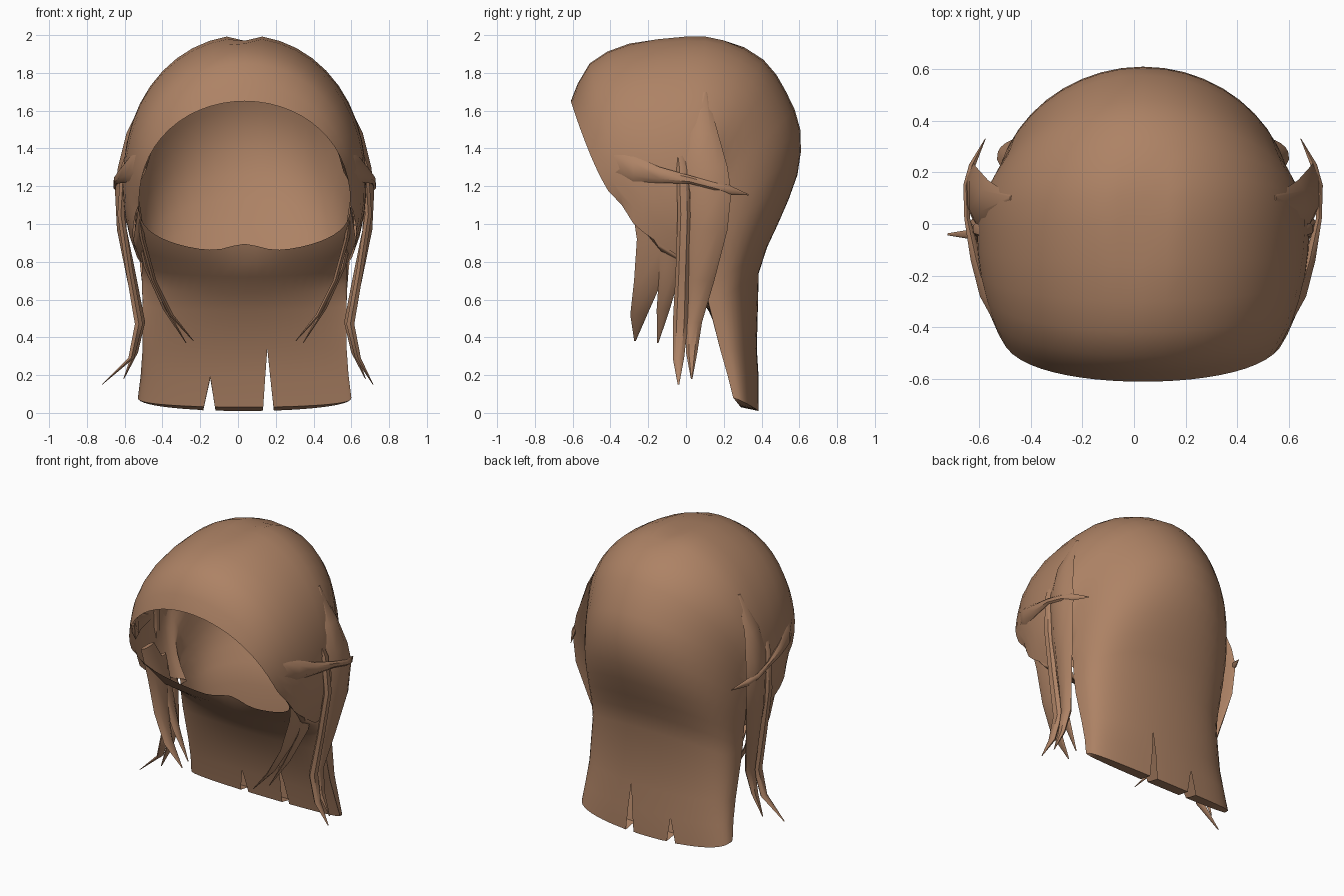
import bpy, bmesh, math

if "Cube" in bpy.data.objects:
    bpy.data.objects.remove(bpy.data.objects["Cube"])

CX = 0.035  # symmetry plane of the hair
N = 28      # columns across the head
hair = bpy.data.materials.new("chestnut_brown")
hair.diffuse_color = (0.42, 0.225, 0.13, 1)
hair.use_nodes = True
hair.node_tree.nodes["Principled BSDF"].inputs["Base Color"].default_value = hair.diffuse_color


def add_object(name, bm):
    me = bpy.data.meshes.new(name)
    bm.to_mesh(me)
    bm.free()
    me.materials.append(hair)
    ob = bpy.data.objects.new(name, me)
    bpy.context.collection.objects.link(ob)
    bpy.ops.object.select_all(action='DESELECT')
    ob.select_set(True)
    bpy.context.view_layer.objects.active = ob
    bpy.ops.object.shade_smooth_by_angle(angle=math.radians(45))
    return ob


def skin(bm, rows, flip=False):
    """Quad grid through rows of points."""
    vs = [[bm.verts.new(p) for p in r] for r in rows]
    for a, b in zip(vs, vs[1:]):
        for j in range(len(a) - 1):
            f = [a[j], a[j + 1], b[j + 1], b[j]]
            bm.faces.new(f[::-1] if flip else f)
    return vs


def cut_notches(bm, grid, first_rows):
    """Open two wedge notches in the lower edge."""
    for (col, half), top in zip(((N // 2 + 2, .03), (N // 2 - 3, .035)), first_rows):
        line = [grid[i][col] for i in range(top, len(grid))]
        edges = [bm.edges.get((a, b)) for a, b in zip(line, line[1:])]
        ztop, spots = line[0].co.z, [v.co.copy() for v in line[1:]]
        bmesh.ops.split_edges(bm, edges=edges)
        for v in bm.verts:
            if any((v.co - s).length < 1e-5 for s in spots):
                mid = sum(f.calc_center_median().x for f in v.link_faces) / len(v.link_faces)
                v.co.x += math.copysign(half * (1 - v.co.z / ztop), mid - v.co.x)


# Hair shell: hoops from the forehead rim, over the crown, down the back
# half width, centre y z, middle y z, end angle, y fullness
HOOPS = [
    (.56, -.34, 1.10, -.61, 1.65, 90, .6),
    (.60, -.28, 1.15, -.51, 1.85, 102, .65),
    (.635, -.17, 1.2, -.30, 1.955, 112, .8),
    (.645, -.03, 1.2, .00, 2.0, 118, 1),
    (.635, .06, 1.2, .20, 1.98, 121, 1),
    (.61, .09, 1.17, .41, 1.87, 123, 1.1),
    (.585, .10, 1.1, .53, 1.70, 122, 1.1),
    (.575, .105, 1.0, .605, 1.5, 118, 1.1),
    (.565, .11, .88, .59, 1.26, 110, 1),
    (.55, .11, .75, .487, 1.0, 98, .85),
    (.54, .12, .58, .385, .74, 90, .75),
    (.54, .18, .34, .375, .34, 90, .7),
    (.55, .22, .20, .385, .18, 90, .7),
    (.565, .25, .08, .385, .01, 90, .7),
]


def hoop_row(h):
    w, cy, cz, my, mz, end, py = h
    row = []
    for j in range(N + 1):
        a = math.radians(end) * (2 * j / N - 1)
        c = math.cos(a)
        k = max(c, 0)
        row.append([CX + w * math.sin(a), cy + (my - cy) * k ** py,
                    cz + (mz - cz) * (k ** .9 if c > 0 else c)])
    return row


# Smooth in-between hoops on the head part
fine = []
for i, h in enumerate(HOOPS):
    fine.append(h)
    if i < 10:
        p, q, r = HOOPS[max(i - 1, 0)], HOOPS[i + 1], HOOPS[i + 2]
        fine.append(tuple((9 * b + 9 * c - a - d) / 16 for a, b, c, d in zip(p, h, q, r)))
shell = [hoop_row(h) for h in fine]
for i, d in ((5, .015), (6, .03), (7, .03), (8, .015)):  # small parting crease
    shell[i][N // 2][2] -= d
bm = bmesh.new()
grid = skin(bm, shell)
cut_notches(bm, grid, (21, 22))
add_object("hair_shell", bm)

# Front of the neck hair: from a free upper edge inside the face opening to the tips
# (hoop whose ends it meets, middle y, middle z)
NECK = [(0, -.13, .85), (2, -.09, .79), (4, -.02, .72), (9, .06, .63),
        (10, .12, .54), (11, .21, .34), (12, .255, .19), (13, .29, .03)]
rows = []
for n, (i, my, mz) in enumerate(NECK):
    x0, y0, z0 = shell[2 * i if i <= 10 else i + 10][-1]
    row = []
    for j in range(N + 1):
        a = math.pi / 2 * (2 * j / N - 1)
        c = max(math.cos(a), 0) ** .75
        bump = .045 * math.exp(-(math.sin(a) / .2) ** 2) if n == 0 else 0
        row.append((CX + (x0 - CX) * math.sin(a), y0 + (my - y0) * c, z0 + (mz - z0) * c + bump))
    rows.append(row)
rows.append(shell[-1])
bm = bmesh.new()
grid = skin(bm, rows, flip=True)
cut_notches(bm, grid, (5, 6))
add_object("neck_hair_front", bm)


# Tapered locks: (offset from centre plane, y, z, half width) along a path
def lock(name, path, side, thick, axis):
    bm = bmesh.new()
    rows = []
    for x, y, z, w in path:
        row = []
        for k in range(7):
            a = math.tau * k / 6
            u, t = w * math.cos(a), min(thick, w * .6) * math.sin(a)
            row.append((CX + side * (x + t), y + u * (axis == 'y'), z + u * (axis == 'z')))
        rows.append(row)
    vs = skin(bm, rows)
    bm.faces.new(vs[0][:6])
    bm.faces.new(vs[-1][:6])
    bmesh.ops.remove_doubles(bm, verts=bm.verts, dist=.0005)
    bmesh.ops.recalc_face_normals(bm, faces=bm.faces)
    add_object(name, bm)


LOCKS = {
    "ear_lock": ('y', .03, [(.51, .10, 1.7, .01), (.60, .09, 1.48, .08), (.645, .11, 1.3, .11),
                            (.66, .13, 1.17, .11), (.65, .12, .97, .1), (.595, .08, .7, .07),
                            (.55, .04, .48, .045), (.58, .03, .32, .03), (.64, .03, .18, .004)]),
    "temple_lock": ('y', .025, [(.57, -.06, 1.53, .005), (.64, -.02, 1.3, .03), (.655, -.01, 1.05, .035),
                                (.61, -.02, .75, .035), (.56, -.03, .47, .04), (.6, -.04, .29, .03),
                                (.68, -.04, .15, .004)]),
    "cheek_lock": ('y', .015, [(.57, -.22, 1.12, .07), (.54, -.15, .92, .11), (.48, -.2, .7, .075),
                               (.39, -.25, .52, .045), (.27, -.27, .38, .004)]),
    "inner_lock": ('y', .015, [(.57, -.08, 1.0, .06), (.52, -.08, .77, .06),
                               (.42, -.12, .55, .035), (.31, -.15, .37, .004)]),
    "swept_back_lock": ('z', .03, [(.495, -.47, 1.40, .01), (.55, -.38, 1.32, .09), (.605, -.28, 1.29, .07),
                                   (.645, -.14, 1.26, .042), (.68, .02, 1.235, .022),
                                   (.685, .15, 1.2, .02), (.66, .23, 1.18, .025), (.61, .33, 1.155, .003)]),
}
for label, (axis, thick, path) in LOCKS.items():
    for side, word in ((-1, "left"), (1, "right")):
        pts = list(path)
        if label == "temple_lock" and side < 0:  # left tip flares further out
            pts[-1] = (.755, -.04, .15, .004)
        lock(f"{word}_{label}", pts, side, thick, axis)
